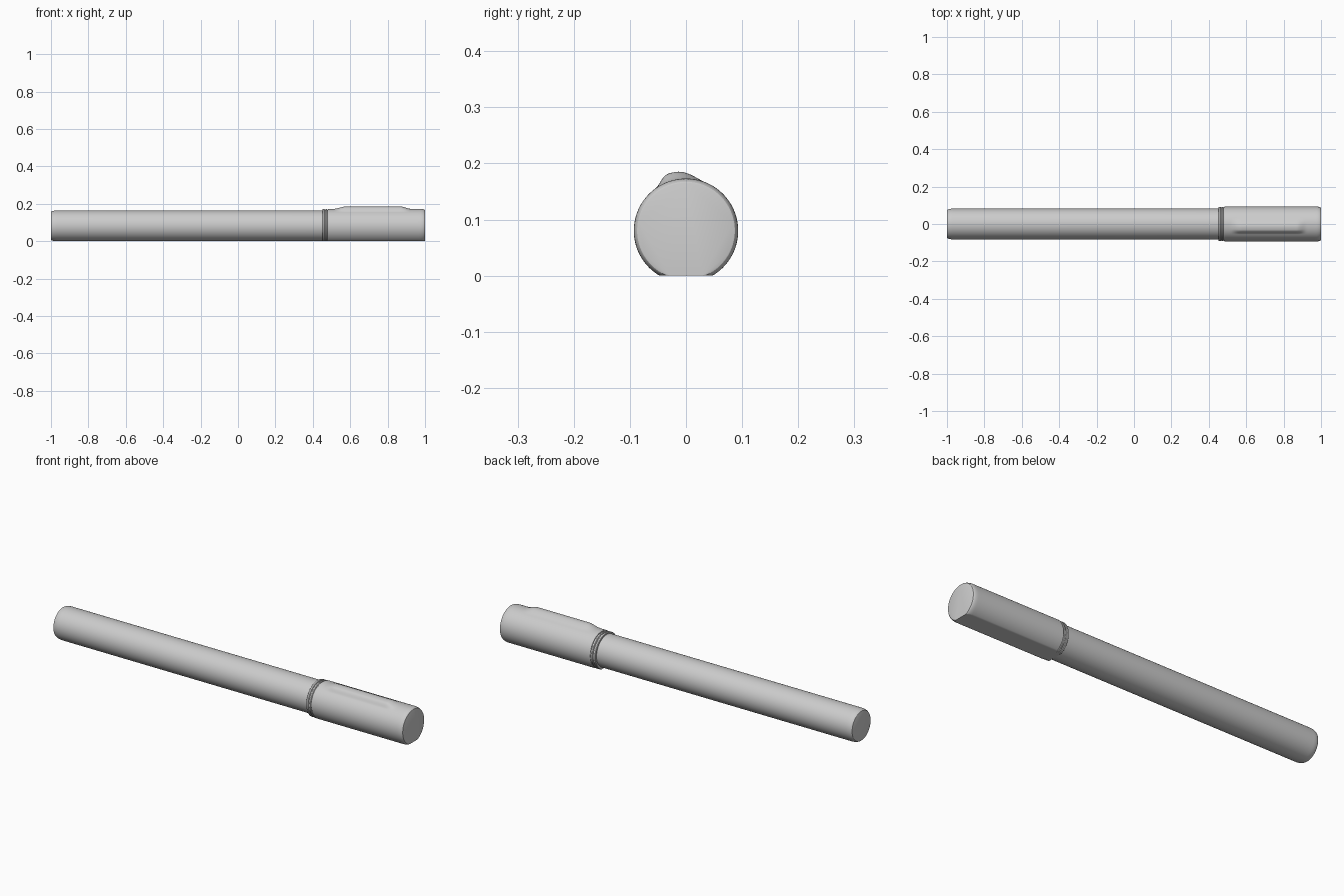
import bpy, bmesh, math

SEGMENTS = 144

cube = bpy.data.objects.get("Cube")
if cube:
    bpy.data.objects.remove(cube, do_unlink=True)

grey = bpy.data.materials.new("light grey plastic")
grey.use_nodes = True
grey.diffuse_color = (0.6, 0.6, 0.6, 1)
grey.node_tree.nodes["Principled BSDF"].inputs["Base Color"].default_value = grey.diffuse_color


def smooth_step(a, b, t):
    t = min(max((t - a) / (b - a), 0), 1)
    return t * t * (3 - 2 * t)


def ridge(x, degrees):
    """Raised clip on the cap: steep towards the front, gentle behind."""
    along = smooth_step(0.51, 0.575, x) * (1 - smooth_step(0.87, 0.925, x))
    across = smooth_step(-36, -17, degrees) * (1 - smooth_step(-11, 22, degrees))
    return 0.0135 * along * across


def loft(name, profile, centre_z, bump=None):
    """Closed round part along x; profile holds (x, radius), underside stays on the ground."""
    bm = bmesh.new()
    rings = []
    for x, radius in profile:
        ring = []
        for i in range(SEGMENTS):
            degrees = 360 * i / SEGMENTS - 180
            r = radius + (bump(x, degrees) if bump else 0)
            a = math.radians(degrees)
            z = max(centre_z + r * math.cos(a), 0)
            ring.append(bm.verts.new((x, r * math.sin(a), z)))
        rings.append(ring)
    for first, second in zip(rings, rings[1:]):
        for i in range(SEGMENTS):
            j = (i + 1) % SEGMENTS
            bm.faces.new((first[i], first[j], second[j], second[i]))
    bm.faces.new(rings[0])
    bm.faces.new(rings[-1])
    bmesh.ops.recalc_face_normals(bm, faces=bm.faces)
    mesh = bpy.data.meshes.new(name)
    bm.to_mesh(mesh)
    bm.free()
    mesh.materials.append(grey)
    obj = bpy.data.objects.new(name, mesh)
    bpy.context.collection.objects.link(obj)
    bpy.ops.object.select_all(action='DESELECT')
    obj.select_set(True)
    bpy.context.view_layer.objects.active = obj
    bpy.ops.object.shade_smooth_by_angle(angle=math.radians(25))
    return obj


def rounded_end(x, radius, depth, inset, direction, steps=6):
    """Quarter-ellipse from the side wall to the end face."""
    points = []
    for i in range(steps + 1):
        a = math.pi / 2 * i / steps
        points.append((x - direction * depth * (1 - math.sin(a)),
                       radius - inset * (1 - math.cos(a))))
    return points


# Long barrel with a softened far end
barrel_end = rounded_end(-1, 0.082, 0.03, 0.009, -1)
loft("barrel", barrel_end[::-1] + [(0.47, 0.082)], 0.082)

# Collar of two narrow bands divided by shallow grooves
for name, start, end in (("outer_collar_band", 0.452, 0.464), ("inner_collar_band", 0.468, 0.478)):
    loft(name, [(start, 0.09), (start + 0.002, 0.092), (end - 0.002, 0.092), (end, 0.09)], 0.08)
loft("collar_core", [(0.455, 0.088), (0.49, 0.088)], 0.08)

# Cap with a flat underside, a raised clip and a rounded end
wall = [(0.482, 0.091), (0.485, 0.093)]
wall += [(0.49 + 0.008 * i, 0.093) for i in range(61)]
cap_end = rounded_end(1, 0.093, 0.025, 0.008, 1)
loft("cap", wall[:-1] + cap_end, 0.08, ridge)
